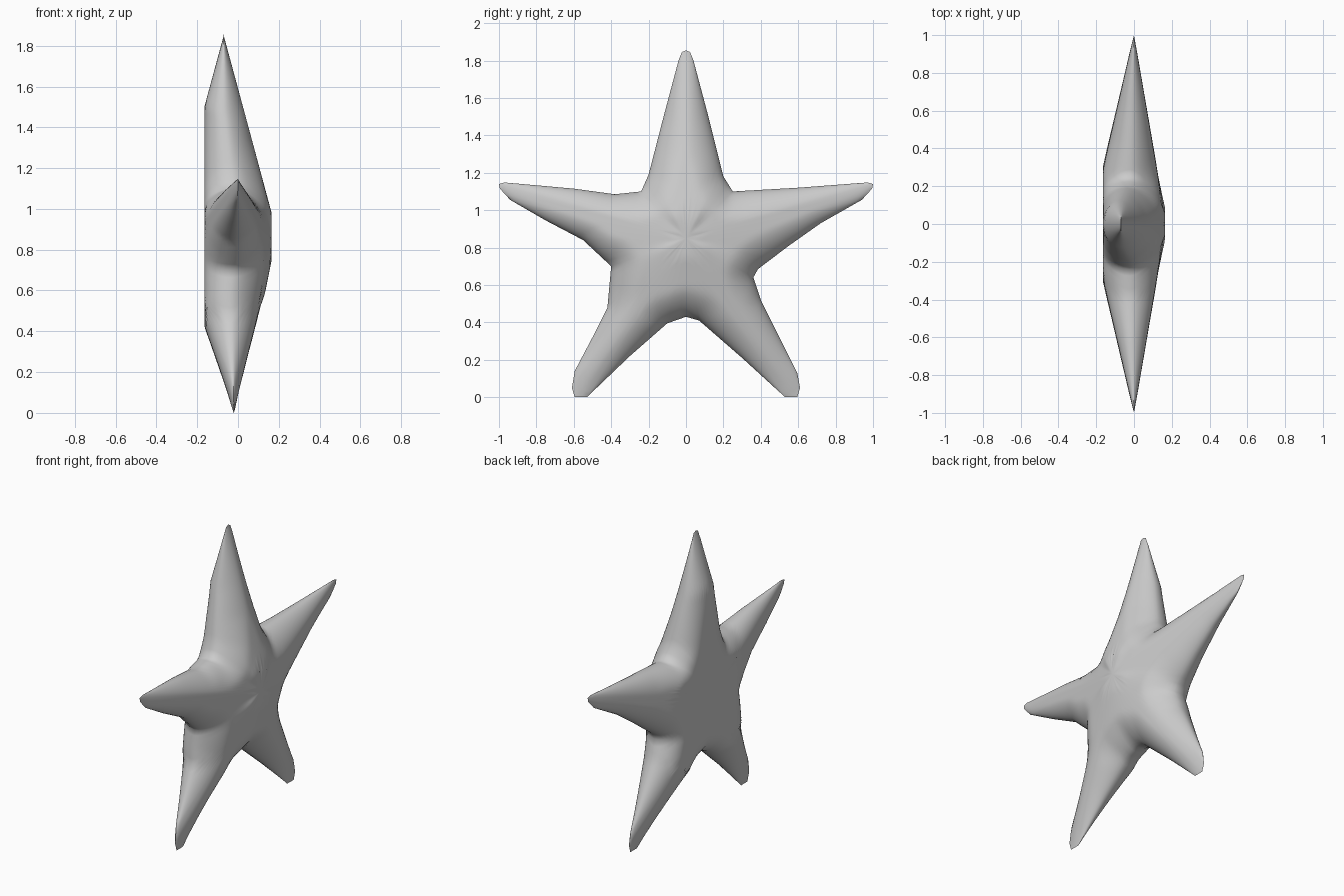
import bpy, bmesh, math
from mathutils import Vector as V

if "Cube" in bpy.data.objects:
    bpy.data.objects.remove(bpy.data.objects["Cube"])

# Star silhouette in the (y, z) plane, clockwise from the top tip
OUTLINE = [(0, 1.855), (.022, 1.845), (.04, 1.80), (.12, 1.50), (.20, 1.18), (.25, 1.10),
           (.60, 1.12), (.97, 1.148), (1, 1.14), (.995, 1.115), (.94, 1.055), (.72, .93),
           (.55, .81), (.385, .685), (.36, .64), (.40, .52), (.50, .32), (.595, .13),
           (.61, .05), (.595, 0), (.53, 0), (.30, .21), (.07, .41), (0, .43),
           (-.10, .395), (-.30, .22), (-.53, 0), (-.595, 0), (-.61, .05), (-.595, .14),
           (-.50, .32), (-.42, .48), (-.40, .70), (-.55, .84), (-.75, .945), (-.94, 1.055),
           (-.995, 1.115), (-1, 1.14), (-.97, 1.148), (-.60, 1.115), (-.38, 1.085),
           (-.24, 1.10), (-.20, 1.19), (-.12, 1.50), (-.04, 1.80), (-.022, 1.845)]
C = V((0, .85))
# Arms: tip, depth at the tip, radius where the front starts to fall, where the flat back ends
ARMS = [(V((0, 1.85)), -.07, .13, .65),
        (V((1, 1.135)), 0, .03, .30), (V((-1, 1.135)), 0, .03, .30),
        (V((.59, .01)), -.02, .10, .49), (V((-.59, .01)), -.02, .10, .49)]
FRONT, BACK = .165, -.165
pts = [V(p) for p in OUTLINE]
segs = list(zip(pts, pts[1:] + pts[:1]))


def rim_distance(p):
    best = 9
    for a, b in segs:
        e = b - a
        t = max(0, min(1, (p - a).dot(e) / e.length_squared))
        best = min(best, (p - a - e * t).length)
    return best


def bulge(q, p):
    q = max(0, min(1, q))
    return (1 - (1 - q) ** p) ** (1 / p)


def depths(p, on_rim):
    """Front and back x at a point of the silhouette."""
    r = (p - C).length
    front = back = width = total = 0
    for tip, tip_x, slope, flat in ARMS:
        axis = tip - C
        length = axis.length
        axis = axis / length
        w = math.exp(12 * (axis.dot((p - C) / r) - 1)) if r > 1e-5 else 1
        f = max(0, min(1, (r - slope) / (length - slope)))
        b = max(0, min(1, (r - flat) / (length - flat)))
        front += w * (FRONT + (tip_x - FRONT) * f)
        back += w * (BACK + (tip_x - BACK) * b)
        along = max(0, min(length - .01, (p - C).dot(axis)))
        width += w * rim_distance(C + axis * along)
        total += w
    front, back, width = front / total, back / total, max(.005, width / total)
    mid = (front + back) / 2
    if on_rim:
        return mid, mid
    d = rim_distance(p)
    return (mid + (front - mid) * bulge(d / min(width, .16), 1.7),
            mid + (back - mid) * bulge(d / min(width, .13), 2))


# Evenly resampled rim
rim = []
for a, b in segs:
    n = max(1, round((b - a).length / .04))
    rim += [a.lerp(b, i / n) for i in range(n)]

# Front and back skins: rings from the shared rim to the centre
bm = bmesh.new()
RINGS = 18
N = len(rim)
edge = [bm.verts.new((depths(p, True)[0], p.x, p.y)) for p in rim]
skins = [edge, edge]
for k in range(1, RINGS):
    t = 1 - (k / RINGS) ** 1.5
    grid = [C.lerp(p, t) for p in rim]
    x = [depths(g, False) for g in grid]
    for side in (0, 1):
        ring = [bm.verts.new((h[side], g.x, g.y)) for h, g in zip(x, grid)]
        prev = skins[side]
        for i in range(N):
            j = (i + 1) % N
            bm.faces.new((prev[i], prev[j], ring[j], ring[i]))
        skins[side] = ring
for side in (0, 1):
    hub = bm.verts.new(((FRONT, BACK)[side], C.x, C.y))
    for i in range(N):
        bm.faces.new((skins[side][i], skins[side][(i + 1) % N], hub))
bmesh.ops.recalc_face_normals(bm, faces=bm.faces)
mesh = bpy.data.meshes.new("star")
bm.to_mesh(mesh)
bm.free()
star = bpy.data.objects.new("star", mesh)
bpy.context.collection.objects.link(star)
bpy.context.view_layer.objects.active = star
star.select_set(True)
bpy.ops.object.shade_smooth_by_angle(angle=math.radians(60))
